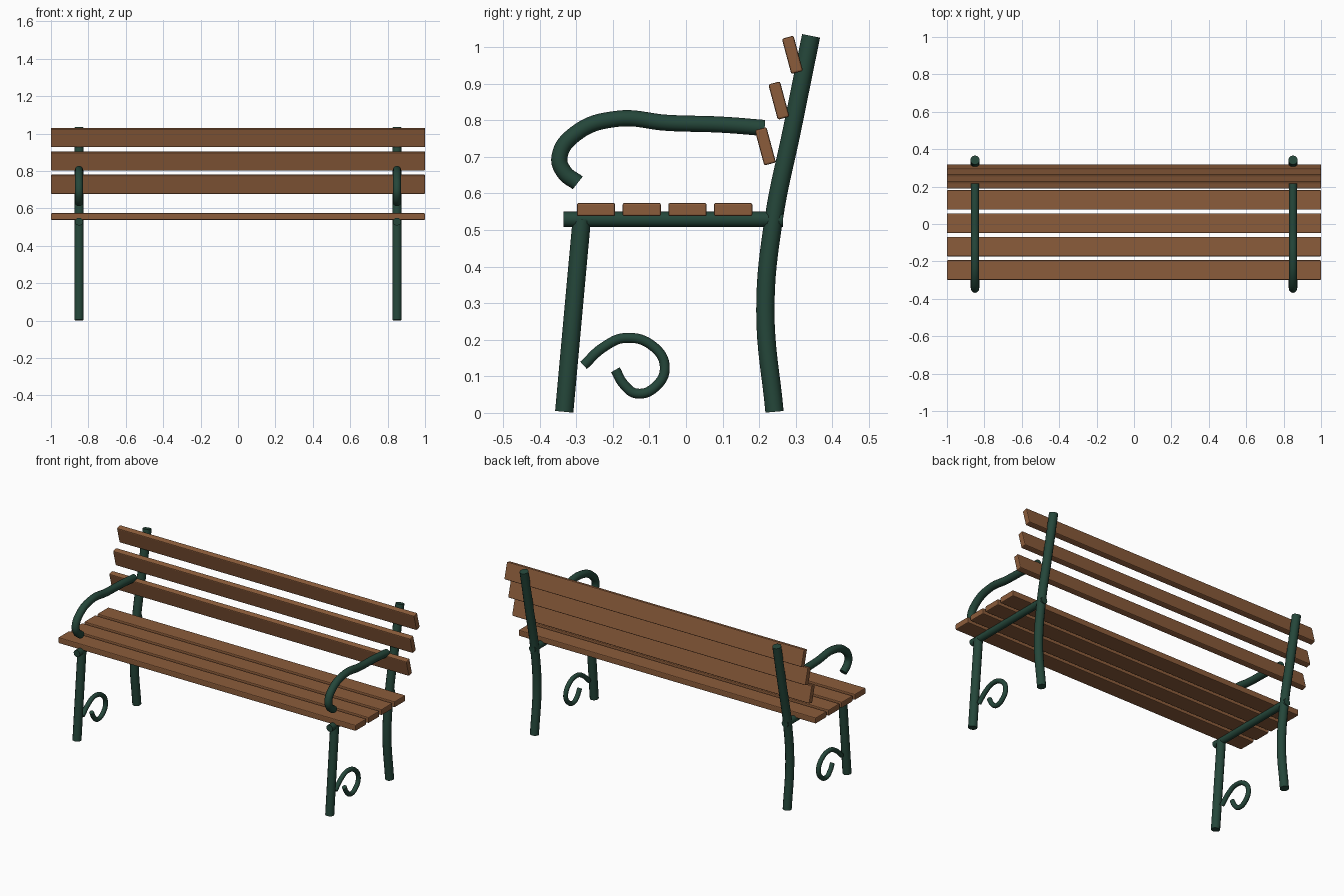
import bpy
import math

cube = bpy.data.objects.get("Cube")
if cube:
    bpy.data.objects.remove(cube, do_unlink=True)


def material(name, rgb):
    m = bpy.data.materials.new(name)
    m.use_nodes = True
    m.diffuse_color = (*rgb, 1)
    m.node_tree.nodes["Principled BSDF"].inputs["Base Color"].default_value = (*rgb, 1)
    return m


wood = material("brown wood", (0.26, 0.107, 0.043))
iron = material("dark green iron", (0.018, 0.062, 0.042))


def select_only(ob):
    bpy.ops.object.select_all(action='DESELECT')
    ob.select_set(True)
    bpy.context.view_layer.objects.active = ob


def tube(name, x, path, radius):
    """Round bar following (y, z) points in the plane at x."""
    curve = bpy.data.curves.new(name, 'CURVE')
    curve.dimensions = '3D'
    curve.bevel_depth = radius
    curve.bevel_resolution = 4
    curve.resolution_u = 8
    curve.use_fill_caps = True
    spline = curve.splines.new('BEZIER')
    spline.bezier_points.add(len(path) - 1)
    for point, (y, z) in zip(spline.bezier_points, path):
        point.co = (x, y, z)
        point.handle_left_type = point.handle_right_type = 'AUTO'
    ob = bpy.data.objects.new(name, curve)
    bpy.context.collection.objects.link(ob)
    curve.materials.append(iron)
    select_only(ob)
    bpy.ops.object.convert(target='MESH')
    bpy.ops.object.shade_smooth_by_angle(angle=math.radians(40))


def slat(name, y, z, size, tilt=0):
    """Full-width plank with softened edges."""
    bpy.ops.mesh.primitive_cube_add(size=1, location=(0, y, z))
    ob = bpy.context.object
    ob.name = name
    ob.scale = size
    bpy.ops.object.transform_apply(location=False, rotation=False, scale=True)
    ob.rotation_euler.x = math.radians(tilt)
    ob.data.materials.append(wood)
    bevel = ob.modifiers.new("soft edges", 'BEVEL')
    bevel.width = 0.005
    bevel.segments = 2


# Seat and backrest planks
for i in range(4):
    slat(f"seat_slat_{i + 1}", -0.246 + 0.125 * i, 0.556, (2, 0.105, 0.036))
for i in range(3):
    slat(f"back_slat_{i + 1}", 0.217 + 0.037 * i, 0.729 + 0.125 * i, (2, 0.033, 0.1), 15)

# Iron side frames: name, radius, path
frame_parts = [
    ("front_leg", 0.025, [(-0.333, 0.003), (-0.285, 0.53)]),
    ("rear_post", 0.025, [(0.242, 0.003), (0.217, 0.28), (0.24, 0.53),
                          (0.29, 0.775), (0.342, 1.031)]),
    ("seat_rail", 0.021, [(-0.335, 0.529), (0.265, 0.529)]),
    ("armrest", 0.022, [(0.215, 0.779), (0.1, 0.788), (-0.05, 0.793), (-0.19, 0.804),
                        (-0.3, 0.765), (-0.346, 0.7), (-0.333, 0.658), (-0.296, 0.629)]),
    ("leg_scroll", 0.0135, [(-0.28, 0.13), (-0.225, 0.18), (-0.165, 0.205), (-0.09, 0.182),
                            (-0.058, 0.125), (-0.083, 0.072), (-0.135, 0.053),
                            (-0.17, 0.078), (-0.193, 0.118)]),
]
for side, x in (("left", 0.85), ("right", -0.85)):
    for name, radius, path in frame_parts:
        tube(f"{side}_{name}", x, path, radius)
